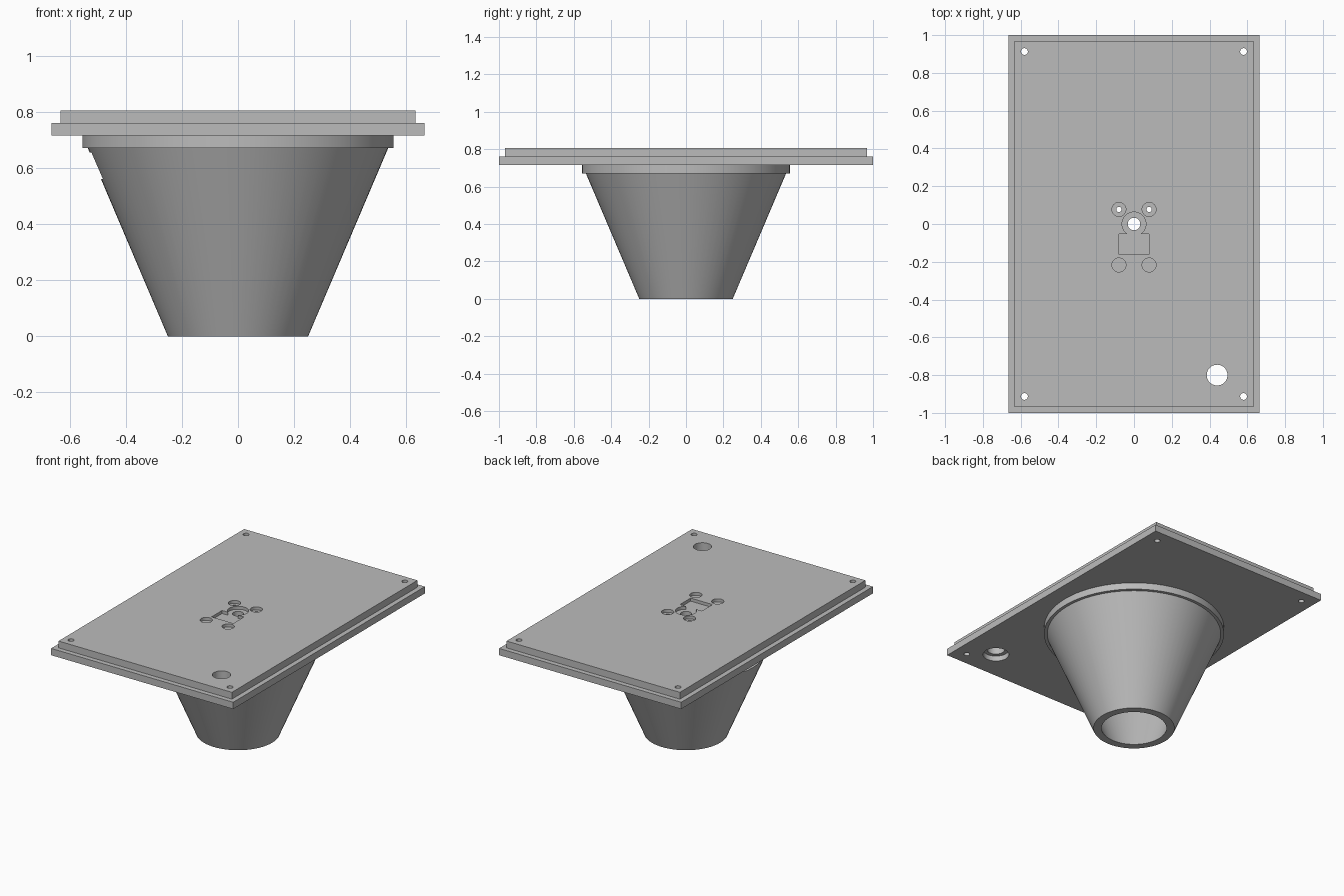
import bpy
import bmesh
from math import pi, radians
from mathutils import Matrix, Vector

if "Cube" in bpy.data.objects:
    bpy.data.objects.remove(bpy.data.objects["Cube"], do_unlink=True)

grey = bpy.data.materials.new("plain grey")
grey.use_nodes = True
grey.diffuse_color = (0.5, 0.5, 0.5, 1)
grey.node_tree.nodes["Principled BSDF"].inputs["Base Color"].default_value = (0.5, 0.5, 0.5, 1)

BASE, STEP, TOP = 0.715, 0.76, 0.805    # plate levels
RECESS = 0.02


def make(name, bm):
    bmesh.ops.recalc_face_normals(bm, faces=bm.faces)
    mesh = bpy.data.meshes.new(name)
    bm.to_mesh(mesh)
    bm.free()
    mesh.materials.append(grey)
    obj = bpy.data.objects.new(name, mesh)
    bpy.context.collection.objects.link(obj)
    return obj


def box(name, lo, hi):
    lo, hi = Vector(lo), Vector(hi)
    bm = bmesh.new()
    bmesh.ops.create_cube(bm, size=1, matrix=Matrix.Translation((lo + hi) / 2)
                          @ Matrix.Diagonal((*(hi - lo), 1)))
    return make(name, bm)


def drill(x, y, r, z0, z1):
    bm = bmesh.new()
    bmesh.ops.create_cone(bm, cap_ends=True, segments=40, radius1=r, radius2=r,
                          depth=z1 - z0, matrix=Matrix.Translation((x, y, (z0 + z1) / 2)))
    return make("drill", bm)


def cut(obj, cutter):
    cutter.hide_render = True
    mod = obj.modifiers.new("cut", 'BOOLEAN')
    mod.operation = 'DIFFERENCE'
    mod.solver = 'EXACT'
    mod.object = cutter
    bpy.context.view_layer.objects.active = obj
    bpy.ops.object.modifier_apply(modifier=mod.name)
    bpy.data.objects.remove(cutter, do_unlink=True)


def smooth(obj):
    bpy.ops.object.select_all(action='DESELECT')
    obj.select_set(True)
    bpy.context.view_layer.objects.active = obj
    bpy.ops.object.shade_smooth_by_angle(angle=radians(30))


# Stepped cover plate: inset the top of the base slab and raise it
plate = box("cover_plate", (-0.665, -1, BASE), (0.665, 1, STEP))
bm = bmesh.new()
bm.from_mesh(plate.data)
top = max(bm.faces, key=lambda f: f.calc_center_median().z)
bmesh.ops.inset_region(bm, faces=[top], thickness=0.045)
raised = bmesh.ops.extrude_face_region(bm, geom=[top])
bmesh.ops.translate(bm, vec=(0, 0, TOP - STEP),
                    verts=[v for v in raised["geom"] if isinstance(v, bmesh.types.BMVert)])
if top.is_valid:
    bmesh.ops.delete(bm, geom=[top], context='FACES_ONLY')
bmesh.ops.recalc_face_normals(bm, faces=bm.faces)
bm.to_mesh(plate.data)
bm.free()

# Shallow pocket for the sensor with its four screw seats
floor = TOP - RECESS
cut(plate, drill(0, 0, 0.063, floor, 1))
cut(plate, box("pocket", (-0.08, -0.162, floor), (0.08, -0.052, 1)))
for side in (-1, 1):
    cut(plate, drill(side * 0.08, 0.077, 0.037, floor, 1))
    cut(plate, drill(side * 0.08, -0.217, 0.037, floor, 1))
    cut(plate, drill(side * 0.08, 0.077, 0.014, 0.6, 1))
    # Corner screw holes
    for end in (-1, 1):
        cut(plate, drill(side * 0.58, end * 0.913, 0.018, 0.6, 1))

# Centre hole and the counterbored cable hole
cut(plate, drill(0, 0, 0.033, 0.6, 1))
cut(plate, drill(0.44, -0.8, 0.055, 0.6, 1))
cut(plate, drill(0.44, -0.8, 0.08, 0.6, 0.75))
smooth(plate)

# Hollow funnel with a flange, revolved from its wall section
section = [(0.2, 0), (0.25, 0), (0.535, 0.67), (0.555, 0.67), (0.555, BASE), (0.485, BASE)]
bm = bmesh.new()
ring = [bm.verts.new((r, 0, z)) for r, z in section]
edges = [bm.edges.new((ring[i - 1], ring[i])) for i in range(len(ring))]
bmesh.ops.spin(bm, geom=ring + edges, cent=(0, 0, 0), axis=(0, 0, 1),
               angle=2 * pi, steps=72)
bmesh.ops.remove_doubles(bm, verts=bm.verts, dist=0.0005)
funnel = make("funnel", bm)

# Side slot through the funnel wall
cut(funnel, box("slot", (-0.7, -0.08, 0.56), (-0.3, 0.08, 0.655)))
smooth(funnel)
